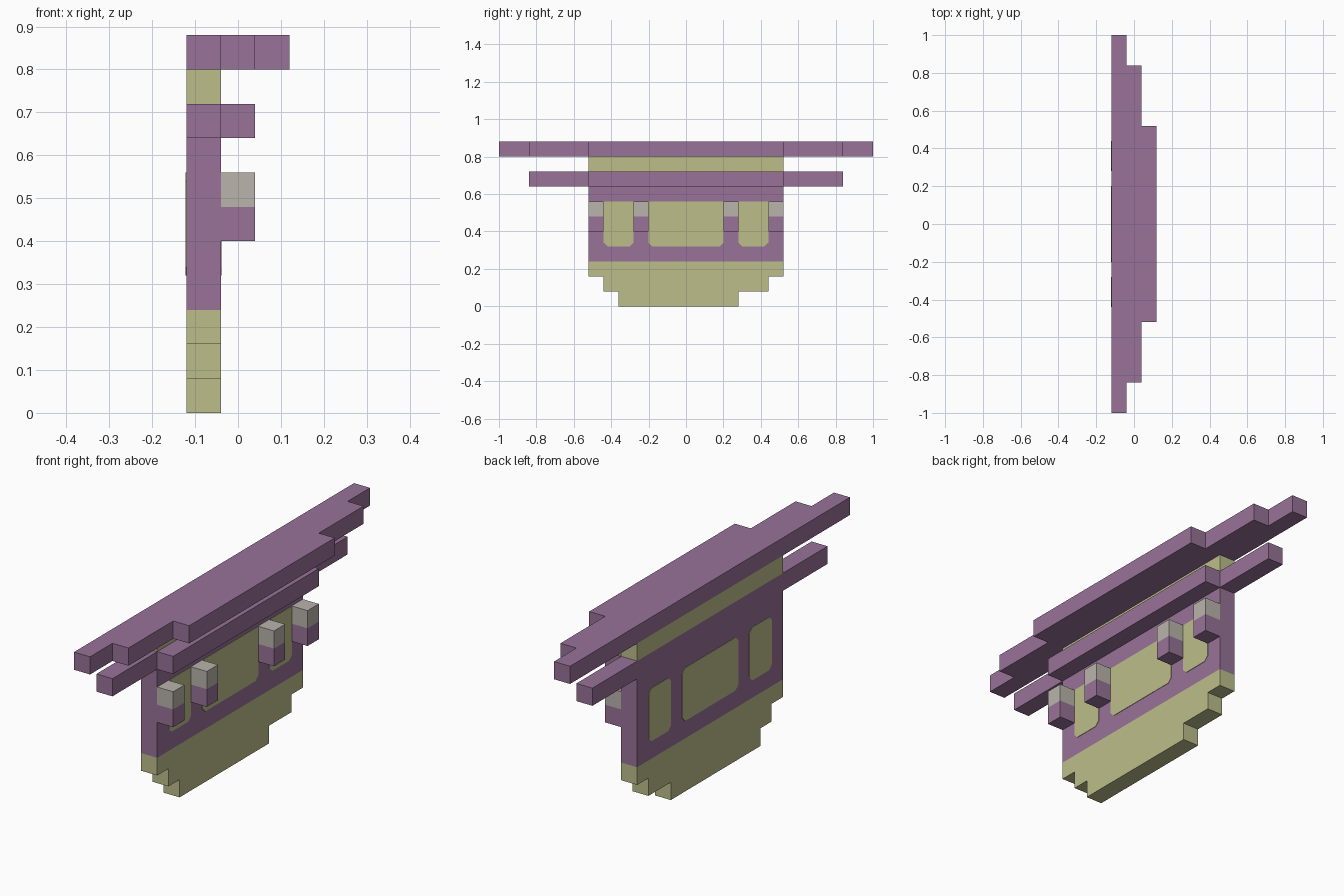
import bpy, bmesh
from mathutils import Vector

cube = bpy.data.objects.get("Cube")
if cube:
    bpy.data.objects.remove(cube, do_unlink=True)

U = 0.08               # block size
BACK, FACE = -0.12, -0.04   # wall back and outer face in x


def material(name, rgb):
    m = bpy.data.materials.new(name)
    m.use_nodes = True
    m.diffuse_color = (*rgb, 1)
    bsdf = m.node_tree.nodes["Principled BSDF"]
    bsdf.inputs["Base Color"].default_value = (*rgb, 1)
    bsdf.inputs["Roughness"].default_value = 0.9
    return m


PURPLE = material("muted purple", (0.314, 0.171, 0.314))
OLIVE = material("pale olive", (0.503, 0.515, 0.254))
GREY = material("warm grey", (0.491, 0.456, 0.407))


def prism(name, outline, axis, lo, hi, mats, cut_z=None):
    """Extrude an outline along x or z; faces above cut_z get the second material."""
    bm = bmesh.new()
    place = (lambda p: (lo, *p)) if axis == "x" else (lambda p: (*p, lo))
    face = bm.faces.new([bm.verts.new(place(p)) for p in outline])
    moved = bmesh.ops.extrude_face_region(bm, geom=[face])["geom"]
    step = Vector((hi - lo, 0, 0)) if axis == "x" else Vector((0, 0, hi - lo))
    bmesh.ops.translate(bm, vec=step, verts=[g for g in moved if isinstance(g, bmesh.types.BMVert)])
    if cut_z is not None:
        bmesh.ops.bisect_plane(bm, geom=bm.verts[:] + bm.edges[:] + bm.faces[:],
                               plane_co=(0, 0, cut_z), plane_no=(0, 0, 1))
        for f in bm.faces:
            f.material_index = int(f.calc_center_median().z > cut_z)
    bmesh.ops.recalc_face_normals(bm, faces=bm.faces)
    mesh = bpy.data.meshes.new(name)
    bm.to_mesh(mesh)
    bm.free()
    for m in mats:
        mesh.materials.append(m)
    obj = bpy.data.objects.new(name, mesh)
    bpy.context.collection.objects.link(obj)
    return obj


def rect(a0, a1, b0, b1):
    return [(a0, b0), (a1, b0), (a1, b1), (a0, b1)]


def stepped_plan(halves):
    """Plan whose half length shrinks with each block outward from the wall."""
    side = []
    for i, h in enumerate(halves):
        side += [(BACK + i * U, h), (BACK + (i + 1) * U, h)]
    return side + [(x, -y) for x, y in reversed(side)]


# Wall with stepped foot
wall = [(-0.36, 0), (0.28, 0), (0.28, U), (0.44, U), (0.44, 2 * U), (0.52, 2 * U),
        (0.52, 8 * U), (-0.52, 8 * U), (-0.52, 2 * U), (-0.44, 2 * U), (-0.44, U), (-0.36, U)]
prism("wall", wall, "x", BACK, FACE, [OLIVE, PURPLE], cut_z=3 * U)
prism("upper_wall", rect(-0.52, 0.52, 9 * U, 10 * U), "x", BACK, FACE, [OLIVE])

# Lower eave and roof slab
prism("lower_eave", stepped_plan([0.84, 0.52]), "z", 8 * U, 9 * U, [PURPLE])
prism("roof", stepped_plan([1.0, 0.84, 0.52]), "z", 10 * U, 11 * U, [PURPLE])

# Posts with grey tops
for i, y in enumerate((-0.52, -0.28, 0.20, 0.44)):
    prism(f"post_{i + 1}", rect(y, y + U, 5 * U, 7 * U), "x", FACE, FACE + U,
          [PURPLE, GREY], cut_z=6 * U)

# Painted windows on both faces of the wall
C, T = 0.02, 0.002
for i, (y0, y1) in enumerate(((-0.44, -0.28), (-0.20, 0.20), (0.28, 0.44))):
    z0, z1 = 4 * U, 7 * U
    foot = [(y0, z0 + C), (y0 + C, z0), (y1 - C, z0), (y1, z0 + C)]
    prism(f"outer_window_{i + 1}", foot + [(y1, z1), (y0, z1)],
          "x", FACE, FACE + T, [OLIVE])
    head = [(y1, z1 - C), (y1 - C, z1), (y0 + C, z1), (y0, z1 - C)]
    prism(f"back_window_{i + 1}", foot + head, "x", BACK - T, BACK, [OLIVE])
